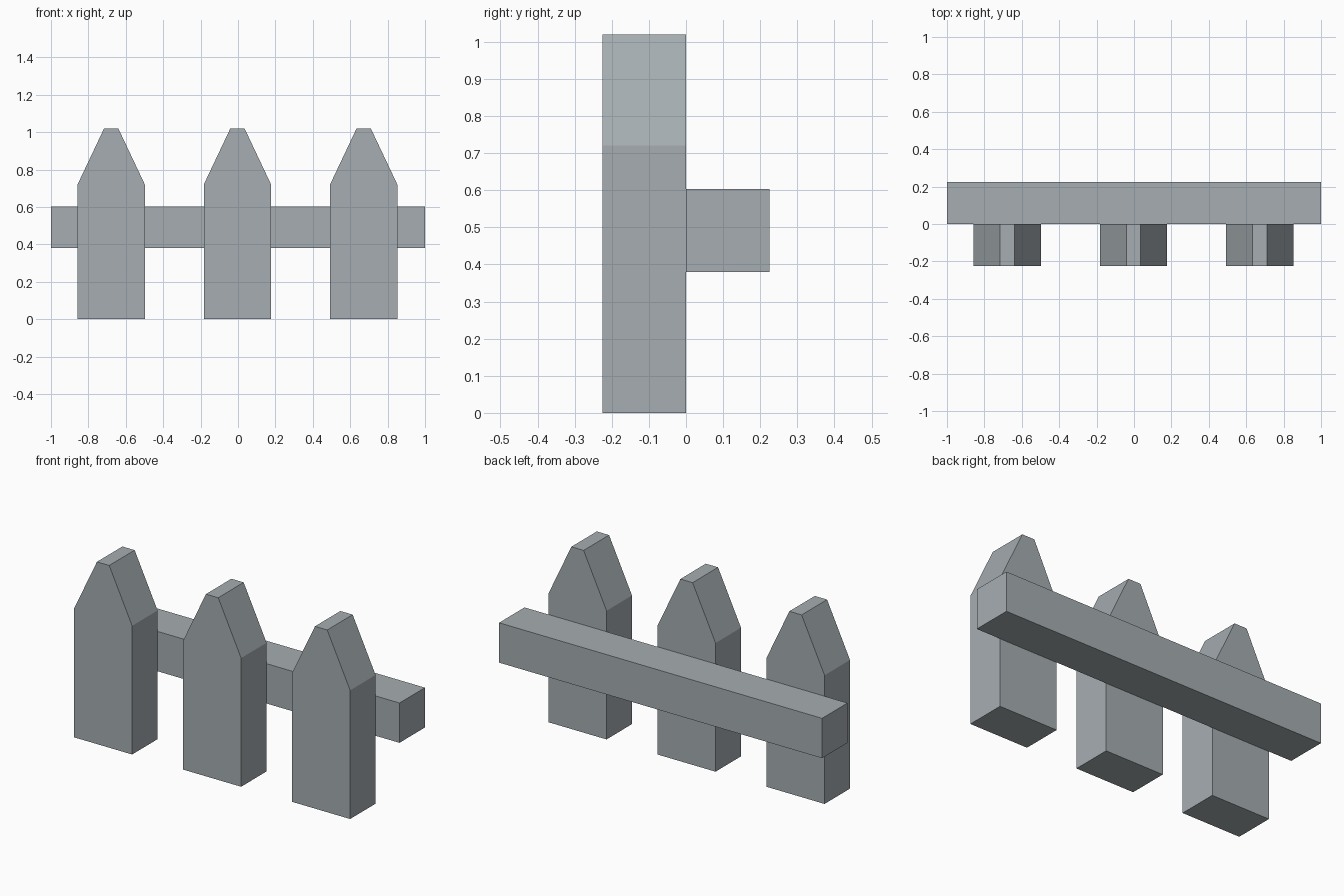
import bpy

if "Cube" in bpy.data.objects:
    bpy.data.objects.remove(bpy.data.objects["Cube"])

# Single grey paint
grey = bpy.data.materials.new("fence_grey")
grey.diffuse_color = (0.38, 0.42, 0.44, 1.0)
grey.use_nodes = True
grey.node_tree.nodes["Principled BSDF"].inputs["Base Color"].default_value = grey.diffuse_color

DEPTH = 0.225


def extrude_profile(name, profile, y0, y1, x=0.0):
    """Extrude a front-view (x, z) outline from y0 to y1."""
    n = len(profile)
    verts = [(px, y, pz) for y in (y0, y1) for px, pz in profile]
    faces = [tuple(range(n)), tuple(range(2 * n - 1, n - 1, -1))]
    faces += [(i, i + n, (i + 1) % n + n, (i + 1) % n) for i in range(n)]
    mesh = bpy.data.meshes.new(name)
    mesh.from_pydata(verts, [], faces)
    mesh.materials.append(grey)
    obj = bpy.data.objects.new(name, mesh)
    obj.location.x = x
    bpy.context.collection.objects.link(obj)
    return obj


# Three pickets with tapered, blunt tips
picket = [(-0.18, 0.0), (0.18, 0.0), (0.18, 0.72),
          (0.038, 1.02), (-0.038, 1.02), (-0.18, 0.72)]
for side, step in (("left", -1), ("middle", 0), ("right", 1)):
    extrude_profile(f"picket_{side}", picket, -DEPTH, 0.0, -0.003 + step * 0.675)

# Horizontal rail behind the pickets
rail = [(-1.0, 0.38), (1.0, 0.38), (1.0, 0.603), (-1.0, 0.603)]
extrude_profile("rail", rail, 0.0, DEPTH)
